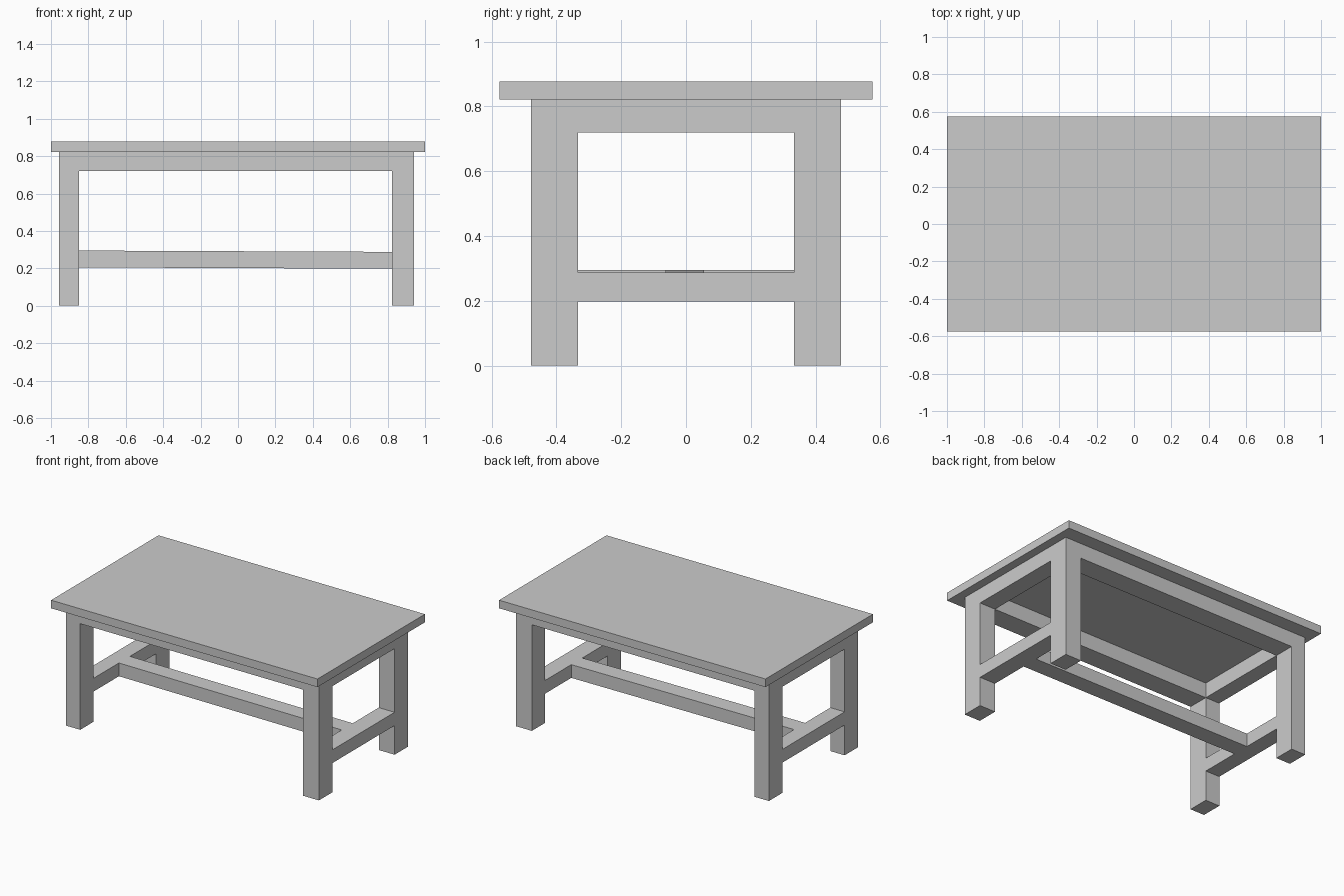
import bpy
import bmesh
from mathutils import Vector

if "Cube" in bpy.data.objects:
    bpy.data.objects.remove(bpy.data.objects["Cube"])


def box(name, x, y, z, drop=0.0):
    """Box from (min, max) ranges; drop lowers its right-hand end."""
    bm = bmesh.new()
    bmesh.ops.create_cube(bm, size=1)
    for v in bm.verts:
        right = v.co.x > 0
        v.co = Vector([lo + (c + 0.5) * (hi - lo)
                       for c, (lo, hi) in zip(v.co, (x, y, z))])
        if right:
            v.co.z -= drop
    mesh = bpy.data.meshes.new(name)
    bm.to_mesh(mesh)
    bm.free()
    obj = bpy.data.objects.new(name, mesh)
    bpy.context.collection.objects.link(obj)
    return obj


TOP_Z = 0.822
APRON_Z = (0.72, TOP_Z)
LEG_X = {"left": (-0.957, -0.85), "right": (0.823, 0.942)}
LEG_Y = {"front": (-0.478, -0.334), "back": (0.334, 0.478)}
STRETCHER_Z = {"left": (0.205, 0.295), "right": (0.198, 0.288)}
between_x = (LEG_X["left"][1], LEG_X["right"][0])
between_y = (LEG_Y["front"][1], LEG_Y["back"][0])

# Table top
box("table_top", (-1, 1), (-0.576, 0.576), (TOP_Z, 0.877))

# Legs
for side, x in LEG_X.items():
    for end, y in LEG_Y.items():
        box(f"{end}_{side}_leg", x, y, (0, TOP_Z))

# Long aprons, flush with the legs
for end, y in LEG_Y.items():
    box(f"{end}_apron", between_x, y, APRON_Z)

# End aprons and low end stretchers
for side, x in LEG_X.items():
    box(f"{side}_apron", x, between_y, APRON_Z)
    box(f"{side}_stretcher", x, between_y, STRETCHER_Z[side])

# Long centre stretcher, very slightly lower at the right
box("centre_stretcher", between_x, (-0.063, 0.055), STRETCHER_Z["left"], drop=0.007)
